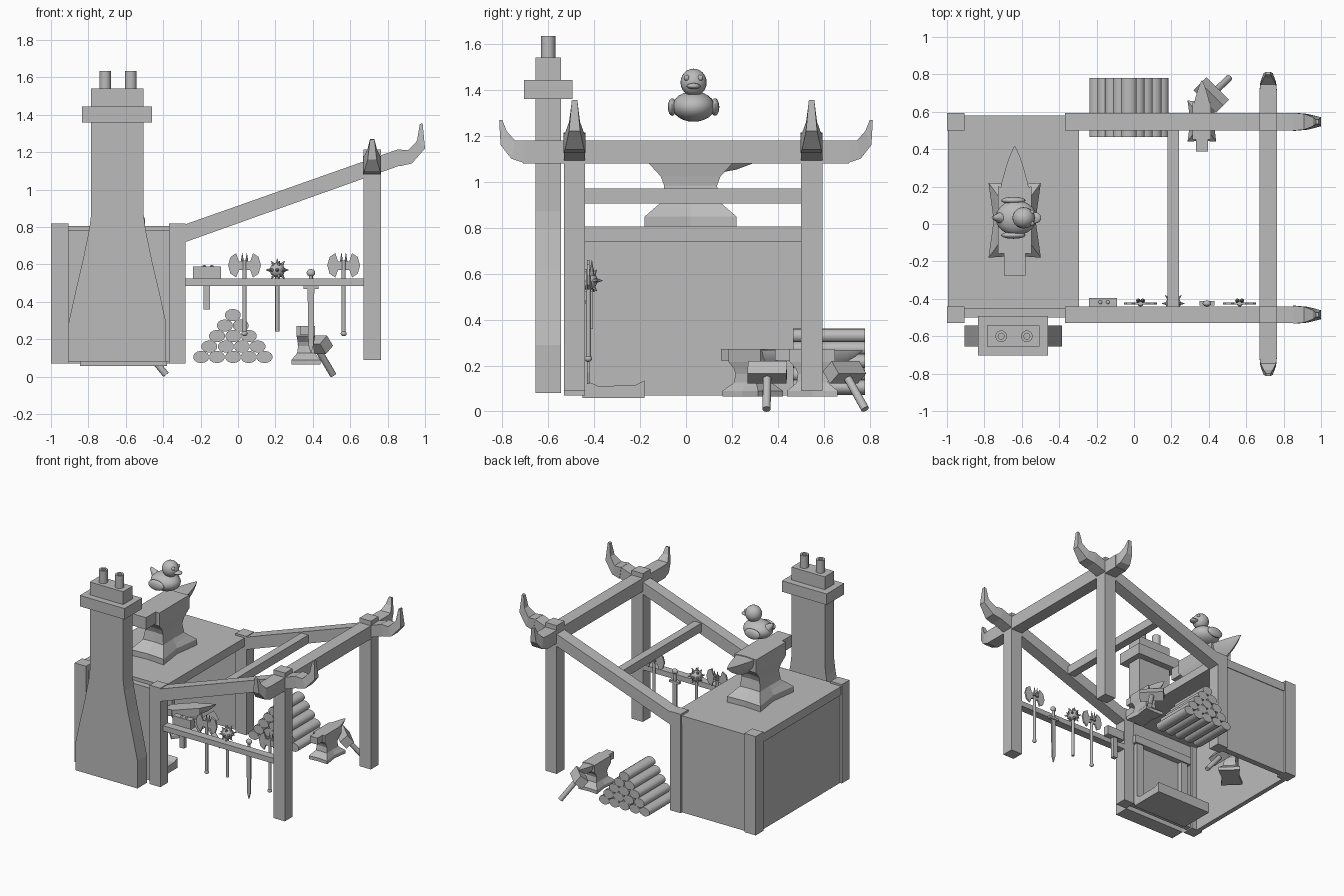
import bpy, bmesh, math, random
from mathutils import Vector, Matrix

if "Cube" in bpy.data.objects:
    bpy.data.objects.remove(bpy.data.objects["Cube"])
random.seed(4)

grey = bpy.data.materials.new("stone_grey")
grey.use_nodes = True
grey.diffuse_color = (0.5, 0.5, 0.5, 1)
grey.node_tree.nodes["Principled BSDF"].inputs["Base Color"].default_value = (0.5, 0.5, 0.5, 1)


def finish(name, bm, matrix=None, smooth=False):
    if matrix:
        bm.transform(matrix)
    bmesh.ops.recalc_face_normals(bm, faces=bm.faces)
    mesh = bpy.data.meshes.new(name)
    bm.to_mesh(mesh)
    bm.free()
    mesh.materials.append(grey)
    ob = bpy.data.objects.new(name, mesh)
    bpy.context.collection.objects.link(ob)
    if smooth:
        bpy.ops.object.select_all(action='DESELECT')
        ob.select_set(True)
        bpy.context.view_layer.objects.active = ob
        bpy.ops.object.shade_smooth_by_angle(angle=math.radians(40))
    return ob


def box(name, x0, x1, y0, y1, z0, z1, matrix=None):
    bm = bmesh.new()
    bmesh.ops.create_cube(bm, size=1)
    for v in bm.verts:
        v.co = ((x0 + x1) / 2 + v.co.x * (x1 - x0), (y0 + y1) / 2 + v.co.y * (y1 - y0),
                (z0 + z1) / 2 + v.co.z * (z1 - z0))
    return finish(name, bm, matrix)


def loft(name, rings, matrix=None, smooth=False):
    """Skin closed rings of equal point count and cap both ends."""
    bm = bmesh.new()
    rows = [[bm.verts.new(p) for p in ring] for ring in rings]
    n = len(rows[0])
    for a, b in zip(rows, rows[1:]):
        for i in range(n):
            bm.faces.new((a[i], a[(i + 1) % n], b[(i + 1) % n], b[i]))
    bm.faces.new(rows[0])
    bm.faces.new(rows[-1])
    return finish(name, bm, matrix, smooth)


def prism(name, pts, y0, y1):
    """Outline in the x-z plane, extruded along y."""
    return loft(name, [[(x, y, z) for x, z in pts] for y in (y0, y1)])


def rod(name, p, q, r, r2=None, sides=12, squash=1.0):
    p, q = Vector(p), Vector(q)
    bm = bmesh.new()
    bmesh.ops.create_cone(bm, cap_ends=True, segments=sides, radius1=r,
                          radius2=r if r2 is None else r2, depth=(q - p).length)
    turn = (q - p).to_track_quat('Z', 'Y').to_matrix().to_4x4()
    fit = Matrix.Diagonal((1, 1, squash, 1)) if squash != 1 else Matrix.Identity(4)
    return finish(name, bm, Matrix.Translation((p + q) / 2) @ fit @ turn, True)


def ball(name, centre, size, matrix=None):
    bm = bmesh.new()
    bmesh.ops.create_uvsphere(bm, u_segments=20, v_segments=12, radius=1)
    m = Matrix.Translation(centre) @ Matrix.Diagonal((*size, 1))
    return finish(name, bm, m if matrix is None else matrix @ m, True)


# Workshop shell: three walls, open on the right side and underneath
FRONT, BACK = (-0.53, -0.44), (0.50, 0.593)
box("left_wall", -0.985, -0.95, -0.46, 0.55, 0.07, 0.78)
box("back_wall", -0.95, -0.30, 0.53, 0.575, 0.07, 0.78)
box("front_wall", -0.95, -0.32, -0.50, -0.455, 0.08, 0.78)
box("roof_slab", -0.995, -0.295, -0.455, 0.58, 0.74, 0.805)
for side, (y0, y1) in (("front", FRONT), ("back", BACK)):
    box(side + "_left_pillar", -1.0, -0.905, y0, y1, 0.07, 0.82)
    box(side + "_right_pillar", -0.37, -0.28, y0, y1, 0.07, 0.82)

# Fireplace surround and ash tray
for x in (-0.85, -0.44):
    box("fireplace_jamb", x, x + 0.06, -0.46, -0.42, 0.08, 0.56)
box("fireplace_lintel", -0.87, -0.36, -0.46, -0.41, 0.56, 0.62)
tray = [(-0.45, 0.058), (-0.18, 0.058), (-0.18, 0.135), (-0.22, 0.115), (-0.38, 0.11), (-0.45, 0.14)]
loft("hearth_tray", [[(x, y, z) for y, z in tray] for x in (-0.845, -0.38)])

# Chimney
half = [(0.26, 0.08), (0.26, 0.29), (0.225, 0.45), (0.185, 0.62), (0.15, 0.79), (0.14, 0.87), (0.14, 1.37)]
outline = [(-0.645 + x, z) for x, z in half] + [(-0.645 - x, z) for x, z in reversed(half)]
prism("chimney_stack", outline, -0.656, -0.543)
box("chimney_collar", -0.835, -0.46, -0.704, -0.493, 1.36, 1.443)
box("chimney_top", -0.785, -0.505, -0.656, -0.543, 1.44, 1.54)


def circle(x, y, z, r, n=16):
    return [(x + r * math.cos(i * math.tau / n), y + r * math.sin(i * math.tau / n), z) for i in range(n)]


for x in (-0.71, -0.573):
    loft("chimney_pot", [circle(x, -0.6, z, r) for z, r in
                         ((1.53, 0.031), (1.635, 0.031), (1.635, 0.016), (1.56, 0.016))], smooth=True)


# Timber frame with upturned horn ends
def horn(name, inner, outer, widths, matrix):
    rings = [[(a, -w, b), (a, w, b), (c, w, d), (c, -w, d)]
             for (a, b), (c, d), w in zip(inner, outer, widths)]
    loft(name, rings, matrix)


for side, (y0, y1) in (("front", FRONT), ("back", BACK)):
    box(side + "_post", 0.67, 0.765, y0, y1, 0.09, 1.215)
    prism(side + "_rafter", [(-0.37, 0.71), (-0.28, 0.72), (0.87, 1.13), (0.855, 1.215),
                             (-0.28, 0.815), (-0.37, 0.815)], y0, y1)
    horn(side + "_rafter_horn", [(0.85, 1.215), (0.91, 1.21), (0.957, 1.26), (0.972, 1.35)],
         [(0.865, 1.125), (0.93, 1.14), (1.0, 1.22), (0.987, 1.355)],
         (0.048, 0.042, 0.024, 0.012), Matrix.Translation((0, (y0 + y1) / 2, 0)))
box("cross_beam", 0.67, 0.765, -0.71, 0.71, 1.08, 1.18)
for turn in (90, -90):
    horn("cross_beam_horn", [(0.70, 1.18), (0.745, 1.18), (0.78, 1.22), (0.80, 1.27)],
         [(0.70, 1.08), (0.76, 1.10), (0.807, 1.16), (0.813, 1.267)], (0.048, 0.042, 0.024, 0.012),
         Matrix.Translation((0.7175, 0, 0)) @ Matrix.Rotation(math.radians(turn), 4, 'Z'))
box("middle_beam", 0.18, 0.24, -0.45, 0.51, 0.905, 0.97)

# Tool rail
box("tool_rail", -0.29, 0.68, -0.50, -0.44, 0.485, 0.525)
TY = -0.425
box("mallet_head", -0.24, -0.09, -0.44, -0.395, 0.52, 0.59)
box("mallet_handle", -0.185, -0.15, -0.435, -0.405, 0.36, 0.53)
for x in (-0.18, -0.14):
    ball("mallet_stud", (x, -0.418, 0.59), (0.01, 0.01, 0.006))
blade = [(0.0, 0.025), (0.03, 0.02), (0.045, 0.065), (0.075, 0.045), (0.088, 0.0),
         (0.075, -0.045), (0.045, -0.065), (0.03, -0.025), (0.0, -0.025)]
for x in (0.035, 0.565):
    for s in (-1, 1):
        prism("axe_blade", [(x + s * a, 0.595 + b) for a, b in blade], TY - 0.006, TY + 0.006)
        rod("axe_spike", (x + s * 0.012, TY + 0.015, 0.59), (x + s * 0.012, TY + 0.015, 0.66), 0.012, 0.001, 8)
    rod("axe_handle", (x, TY, 0.22), (x, TY, 0.62), 0.011)
    ball("axe_pommel", (x, TY, 0.23), (0.016, 0.016, 0.014))

# Mace
ball("mace_head", (0.21, TY, 0.57), (0.04, 0.04, 0.04))
rod("mace_handle", (0.21, TY, 0.24), (0.21, TY, 0.55), 0.011)
for tilt, count in ((-50, 5), (0, 8), (50, 5), (90, 1)):
    for i in range(count):
        t, a = math.radians(tilt), i * math.tau / count
        d = Vector((math.cos(t) * math.cos(a), math.cos(t) * math.sin(a), math.sin(t)))
        c = Vector((0.21, TY, 0.57))
        rod("mace_spike", c + d * 0.036, c + d * 0.062, 0.011, 0.001, 6)

# Sword, point down
ball("sword_pommel", (0.39, TY, 0.555), (0.023, 0.016, 0.02))
rod("sword_grip", (0.39, TY, 0.47), (0.39, TY, 0.55), 0.01)
box("sword_guard", 0.35, 0.43, TY - 0.012, TY + 0.012, 0.468, 0.485)
prism("sword_blade", [(0.372, 0.47), (0.408, 0.47), (0.404, 0.17), (0.39, 0.12), (0.376, 0.17)],
      TY - 0.005, TY + 0.005)

# Log pile
for row in range(5):
    for i in range(5 - row):
        x = -0.025 + (i - (4 - row) / 2) * 0.085 + random.uniform(-0.004, 0.004)
        z = 0.105 + row * 0.056
        rod("log", (x, 0.465, z), (x, 0.78, z), 0.043, sides=14, squash=0.76)


# Anvils: origin at the middle of the base, horn toward +y
def rect(z, hx, hy, notch):
    """Rectangle whose sides pinch inward in the middle."""
    return [(hx, -hy, z), (hx * notch, 0, z), (hx, hy, z), (0, hy * 0.95, z),
            (-hx, hy, z), (-hx * notch, 0, z), (-hx, -hy, z), (0, -hy * 0.95, z)]


def anvil(matrix):
    loft("anvil_body", [rect(*s) for s in (
        (0, 0.14, 0.20, 0.8), (0.045, 0.14, 0.20, 0.8), (0.08, 0.11, 0.16, 0.85),
        (0.11, 0.085, 0.125, 0.95), (0.18, 0.075, 0.115, 1), (0.22, 0.08, 0.13, 1),
        (0.275, 0.09, 0.18, 1), (0.375, 0.09, 0.18, 1))], matrix)
    box("anvil_heel", -0.058, 0.058, -0.295, -0.15, 0.285, 0.375, matrix)
    rings = []
    for y, w, low in ((0.12, 0.085, 0.235), (0.2, 0.07, 0.25), (0.28, 0.048, 0.28),
                      (0.34, 0.028, 0.315), (0.395, 0.004, 0.36)):
        rings.append([(-w, y, 0.37), (w, y, 0.37), (w * 0.8, y, (low + 0.37) / 2), (0, y, low),
                      (-w * 0.8, y, (low + 0.37) / 2)])
    loft("anvil_horn", rings, matrix, True)


def anvil_with_hammer(x, y, angle):
    place = Matrix.Translation((x, y, 0.065)) @ Matrix.Rotation(math.radians(angle), 4, 'Z')
    anvil(place @ Matrix.Scale(0.55, 4))
    head, end = Vector((0.05, 0.14, 0.105)), Vector((0.145, 0.23, -0.055))
    rod("hammer_handle", place @ head, place @ end, 0.018)
    # Head lies level, square to its handle
    along, down = Vector((1, -1, 0)).normalized(), (end - head).normalized()
    frame = Matrix((along, along.cross(down), down)).transposed().to_4x4()
    box("hammer_head", -0.085, 0.085, -0.035, 0.035, -0.035, 0.035,
        place @ Matrix.Translation(head) @ frame)


anvil(Matrix.Translation((-0.638, 0.02, 0.803)))
anvil_with_hammer(0.363, 0.55, 0)
anvil_with_hammer(-0.65, 0.29, -45)

# Toy duck above the roof anvil, facing the right side
DX, DY = -0.63, 0.033
ball("duck_body", (DX, DY, 1.327), (0.11, 0.093, 0.066))
rod("duck_tail", (DX - 0.07, DY, 1.34), (DX - 0.125, DY, 1.395), 0.04, 0.008)
ball("duck_head", (DX + 0.04, DY, 1.432), (0.06, 0.057, 0.06))
ball("duck_beak", (DX + 0.1, DY, 1.416), (0.034, 0.03, 0.013))
for s in (-1, 1):
    ball("duck_eye", (DX + 0.085, DY + s * 0.03, 1.452), (0.012, 0.012, 0.013))
    ball("duck_wing", (DX - 0.015, DY + s * 0.093, 1.325), (0.065, 0.019, 0.038))
